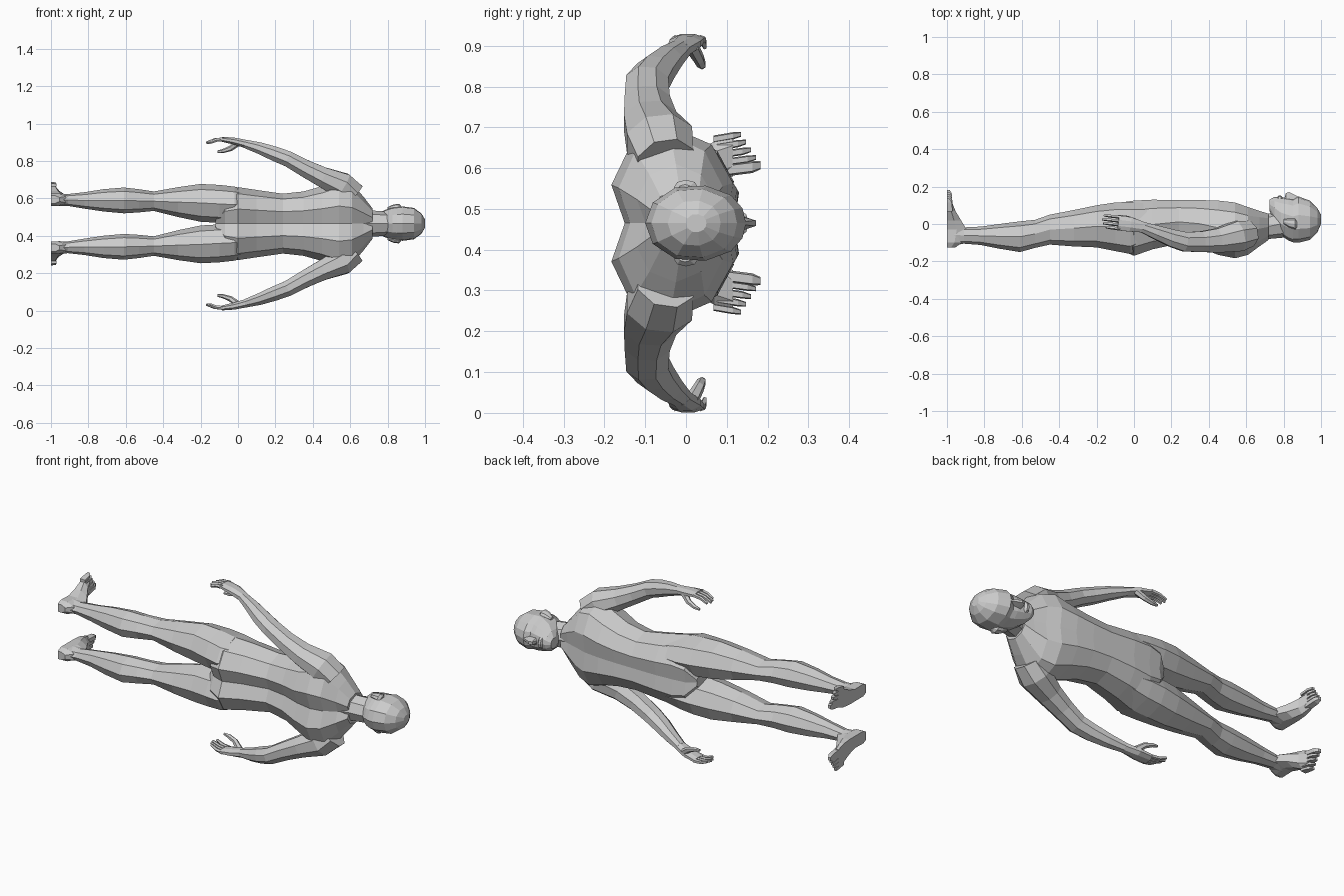
import bpy, bmesh, math
from mathutils import Vector

MID = 0.465  # height of the body's symmetry plane (figure lies on its side axis)


def loft(name, rings, mirror=False):
    """Skin a list of equal-length rings, cap both ends, flat shaded."""
    bm = bmesh.new()
    vs = [[bm.verts.new(p) for p in r] for r in rings]
    n = len(rings[0])
    for a, b in zip(vs, vs[1:]):
        for i in range(n):
            j = (i + 1) % n
            bm.faces.new((a[i], a[j], b[j], b[i]))
    bm.faces.new(vs[0][::-1])
    bm.faces.new(vs[-1])
    bmesh.ops.recalc_face_normals(bm, faces=bm.faces[:])
    me = bpy.data.meshes.new(name)
    bm.to_mesh(me)
    bm.free()
    ob = bpy.data.objects.new(name, me)
    ob.location.z = MID
    bpy.context.collection.objects.link(ob)
    if mirror:
        m = ob.modifiers.new("mirror", 'MIRROR')
        m.use_axis = (False, False, True)
        m.use_mirror_merge = False
    return ob


def symmetric(half):
    """Complete a half profile running from back centre to front centre."""
    return half + [(y, -z) for y, z in half[-2:0:-1]]


def section(profile, x, y0, y1, z0, z1):
    """Fit a unit profile into a y/z box at station x."""
    return [Vector((x, (y0 + y1) / 2 + p * (y1 - y0) / 2,
                    (z0 + z1) / 2 + q * (z1 - z0) / 2)) for p, q in profile]


def tube(name, pts, sides=8, mirror=True):
    """Limb along points (x, y, z, half depth, half thickness)."""
    c = [Vector(p[:3]) for p in pts]
    rings = []
    for i, p in enumerate(pts):
        t = (c[min(i + 1, len(c) - 1)] - c[max(i - 1, 0)]).normalized()
        u = Vector((0, 1, 0))
        u = (u - t * u.dot(t)).normalized()
        w = t.cross(u)
        rings.append([c[i] + u * p[3] * math.cos(a) + w * p[4] * math.sin(a)
                      for a in (2 * math.pi * (k + .5) / sides for k in range(sides))])
    return loft(name, rings, mirror)


circle8 = [(-math.cos(k * math.pi / 4), math.sin(k * math.pi / 4)) for k in range(8)]
chest = symmetric([(-.78, 0), (-1, .4), (-.68, .82), (0, 1), (.65, .82), (1, .42), (.92, 0)])
skull = symmetric([(-1, 0), (-.85, .55), (-.4, .95), (.2, 1), (.7, .75), (.93, .4), (1, 0)])

# Torso with spine groove
loft("torso", [section(chest, x, a, b, -w, w) for x, a, b, w in [
    (-.12, -.07, .08, .04), (-.07, -.14, .115, .165), (0, -.17, .125, .195),
    (.1, -.135, .13, .18), (.24, -.105, .128, .16), (.35, -.125, .128, .172),
    (.45, -.165, .125, .20), (.54, -.183, .115, .235), (.61, -.165, .09, .215),
    (.67, -.12, .07, .145), (.72, -.085, .055, .08)]])

# Neck and head
loft("neck", [section(circle8, x, a, b, -w, w) for x, a, b, w in [
    (.66, -.10, .06, .10), (.72, -.08, .055, .07), (.83, -.07, .09, .062)]])
loft("head", [section(skull, x, a, b, -w, w) for x, a, b, w in [
    (.725, .07, .13, .028), (.75, .0, .145, .055), (.785, -.06, .142, .073),
    (.825, -.088, .138, .085), (.85, -.098, .133, .089), (.88, -.10, .147, .092),
    (.94, -.085, .125, .084), (.98, -.045, .085, .055), (1.0, 0, .05, .022)]])

# Nose, lips, ears
loft("nose", [section([(-1, -1), (-1, 1), (1, .35), (1, -.35)], x, .12, b, -w, w)
              for x, b, w in [(.88, .146, .012), (.83, .171, .02), (.812, .165, .024), (.805, .14, .018)]])
loft("lips", [section(circle8, x, .12, b, -w, w)
              for x, b, w in [(.795, .14, .02), (.785, .153, .03), (.772, .152, .028), (.764, .14, .018)]])
loft("ear", [section(circle8, x, a, b, .07, w) for x, a, b, w in [
    (.80, .0, .025, .088), (.83, -.02, .03, .102), (.86, -.03, .03, .106), (.872, -.02, .015, .095)]], True)

# Legs
loft("leg", [section(circle8, *s) for s in [
    (.07, -.115, .11, .03, .175), (-.02, -.16, .118, .005, .198), (-.10, -.145, .115, .004, .207),
    (-.2, -.125, .10, .01, .212), (-.32, -.12, .075, .035, .195), (-.45, -.11, .05, .068, .172),
    (-.53, -.128, .022, .06, .184), (-.61, -.15, .014, .055, .193), (-.72, -.132, 0, .065, .184),
    (-.82, -.112, -.014, .08, .168), (-.91, -.105, -.018, .095, .158), (-.96, -.115, .0, .094, .162)]], True)

# Feet, lofted heel to ball; toes fan outwards
foot_rings = []
for y, top, z0, z1 in [(-.125, -.955, .108, .15), (-.10, -.92, .095, .162), (-.03, -.895, .095, .16),
                       (.02, -.925, .095, .175), (.07, -.955, .10, .20), (.115, -.972, .115, .215)]:
    d = (z1 - z0) * .25
    foot_rings.append([Vector(p) for p in [(-1, y, z0), (-1, y, z1), ((top - 1) / 2, y, z1),
                                           (top, y, z1 - d), (top, y, z0 + d), ((top - 1) / 2, y, z0)]])
loft("foot", foot_rings, True)
for i in range(5):
    z, r = .13 + i * .019, (.015 if i == 0 else .009)
    tip = .183 - i * .012
    loft("toe", [[Vector((-1, y, zz - w)), Vector((-1, y, zz + w)),
                  Vector((h, y, zz + w * .7)), Vector((h, y, zz - w * .7))]
                 for y, zz, w, h in [(.10 - i * .008, z, r, -.970),
                                     (tip - .02, z + .008, r, -.974),
                                     (tip, z + .012, r * .65, -.986)]], True)

# Arms
tube("arm", [(.61, -.05, .15, .075, .08), (.555, -.065, .205, .088, .075), (.45, -.088, .25, .07, .058),
             (.36, -.095, .295, .06, .05), (.27, -.095, .345, .056, .045), (.20, -.075, .372, .05, .042),
             (.12, -.045, .402, .04, .034), (.04, -.015, .426, .03, .024)])

# Hands
tube("palm", [(.05, -.018, .424, .03, .024), (-.02, -.002, .441, .042, .02), (-.085, .006, .451, .043, .014)])
for i, length in enumerate((.07, .085, .09, .08)):
    y = -.025 + i * .021
    tube("finger", [(-.075, y, .451, .01, .011), (-.08 - length * .5, y + .004, .447, .009, .01),
                    (-.08 - length, y + .008, .432, .006, .007)], 5)
tube("thumb", [(0, .015, .432, .018, .018), (-.04, .032, .402, .014, .015),
               (-.08, .038, .388, .012, .011), (-.11, .04, .384, .007, .007)], 6)
